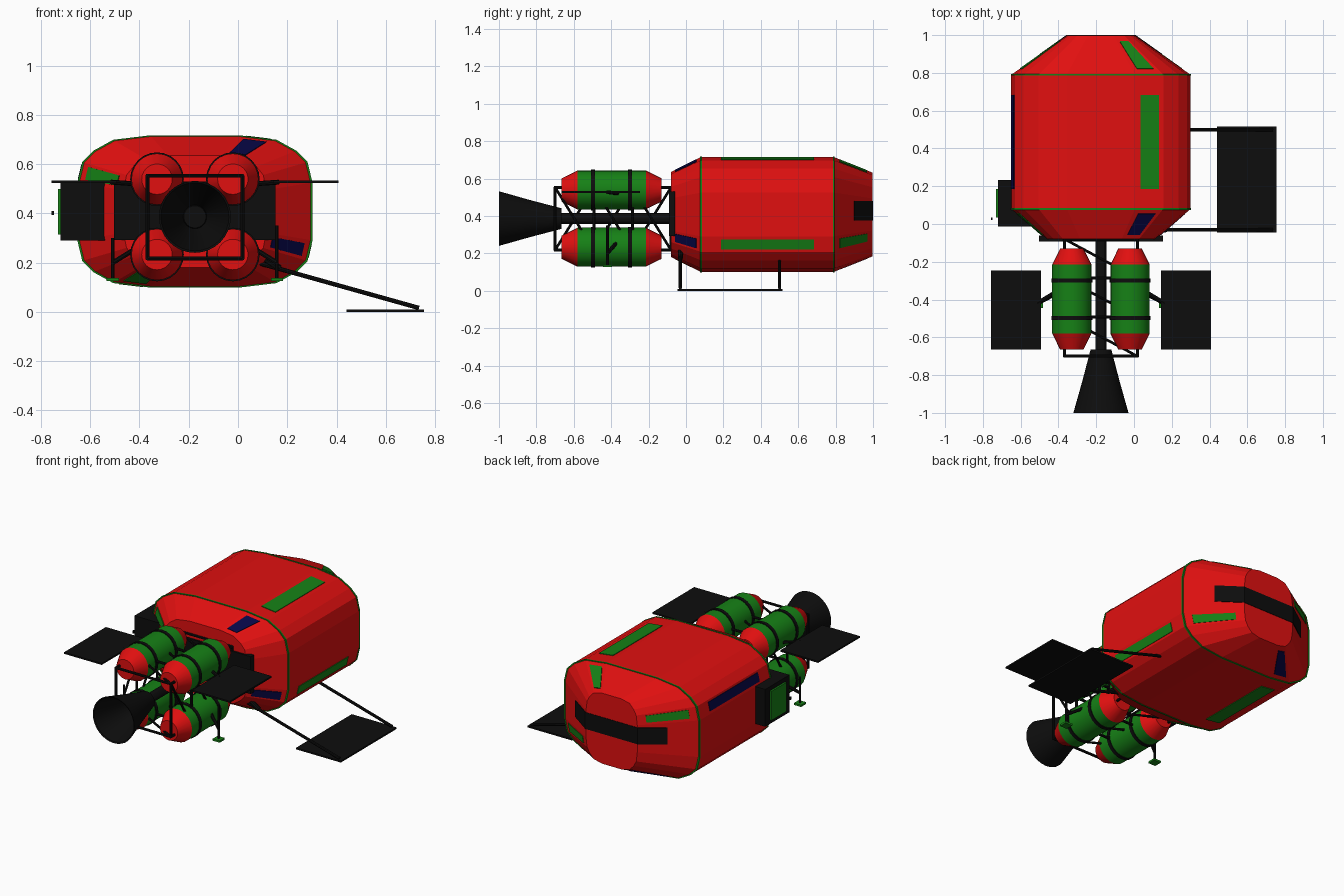
import bpy, bmesh, math
from mathutils import Vector

if "Cube" in bpy.data.objects:
    bpy.data.objects.remove(bpy.data.objects["Cube"])

CX, CZ = -0.175, 0.408      # hull axis
TZ = 0.386                  # tank cluster / engine axis


def material(name, rgb):
    m = bpy.data.materials.new(name)
    m.diffuse_color = (*rgb, 1)
    m.use_nodes = True
    m.node_tree.nodes["Principled BSDF"].inputs["Base Color"].default_value = m.diffuse_color
    return m


RED = material("red", (0.75, 0.005, 0.005))
GREEN = material("green", (0.008, 0.22, 0.008))
BLUE = material("blue", (0.002, 0.002, 0.06))
BLACK = material("black", (0.004, 0.004, 0.004))


def mesh(name, verts, faces, mat, smooth=False):
    bm = bmesh.new()
    vs = [bm.verts.new(v) for v in verts]
    for f in faces:
        bm.faces.new([vs[i] for i in f])
    bmesh.ops.recalc_face_normals(bm, faces=bm.faces)
    me = bpy.data.meshes.new(name)
    bm.to_mesh(me)
    bm.free()
    me.materials.append(mat)
    ob = bpy.data.objects.new(name, me)
    bpy.context.collection.objects.link(ob)
    if smooth:
        bpy.ops.object.select_all(action='DESELECT')
        ob.select_set(True)
        bpy.context.view_layer.objects.active = ob
        bpy.ops.object.shade_smooth_by_angle(angle=math.radians(30))
    return ob


def loft(name, rings, mat, caps=True, smooth=False):
    n = len(rings[0])
    verts = [p for r in rings for p in r]
    faces = [(k * n + i, k * n + (i + 1) % n, (k + 1) * n + (i + 1) % n, (k + 1) * n + i)
             for k in range(len(rings) - 1) for i in range(n)]
    if caps:
        faces += [tuple(range(n)), tuple(range(len(verts) - n, len(verts)))]
    return mesh(name, verts, faces, mat, smooth)


def box(name, x, y, z, mat):
    return loft(name, [[(x[0], y[0], h), (x[1], y[0], h), (x[1], y[1], h), (x[0], y[1], h)]
                       for h in z], mat)


def lathe_y(name, x, z, profile, mat, n=24, caps=True, smooth=True):
    rings = [[(x + r * math.cos(2 * math.pi * i / n), y, z + r * math.sin(2 * math.pi * i / n))
              for i in range(n)] for y, r in profile]
    return loft(name, rings, mat, caps, smooth)


def rod(name, a, b, r=0.008, mat=BLACK, n=8):
    a, b = Vector(a), Vector(b)
    q = (b - a).to_track_quat('Z', 'Y')
    circle = [q @ Vector((r * math.cos(2 * math.pi * i / n), r * math.sin(2 * math.pi * i / n), 0))
              for i in range(n)]
    return loft(name, [[p + c for c in circle] for p in (a, b)], mat, smooth=True)


# Hull: rounded box section lofted with tapered ends
QUAD = [(.18, .307), (.33, .289), (.41, .245), (.455, .20), (.475, .117)]


def hull_ring(y, sx, sz):
    pts = (QUAD + [(x, -z) for x, z in reversed(QUAD)]
           + [(-x, -z) for x, z in QUAD] + [(-x, z) for x, z in reversed(QUAD)])
    return [Vector((CX + x * sx, y, CZ + z * sz)) for x, z in pts]


rear, aft, fore, nose = (hull_ring(-.08, .61, .74), hull_ring(.08, 1, 1),
                         hull_ring(.79, 1, 1), hull_ring(.997, .38, .73))
loft("hull", [rear, aft, fore, nose], RED)
for y in (.08, .79):
    loft("hull_trim_ring", [hull_ring(y + d, 1.005, 1.007) for d in (-.005, .005)], GREEN)


# Coloured panels lying on the hull facets
def hull_panel(a, b, i, mat):
    def at(u, v):
        return a[i].lerp(a[i + 1], u).lerp(b[i].lerp(b[i + 1], u), v)
    quad = [at(.2, .15), at(.85, .15), at(.85, .85), at(.2, .85)]
    nrm = (quad[1] - quad[0]).cross(quad[3] - quad[0]).normalized()
    if nrm.dot(quad[0] - Vector((CX, quad[0].y, CZ))) < 0:
        nrm = -nrm
    loft("hull_panel", [[p - nrm * .004 for p in quad], [p + nrm * .004 for p in quad]], mat)


for a, b, mats in ((aft, fore, (GREEN, GREEN, GREEN, BLUE)),
                   (aft, rear, (BLUE, BLUE, GREEN, GREEN)),
                   (fore, nose, (GREEN, GREEN, BLUE, GREEN))):
    for k, m in enumerate(mats):
        hull_panel(a, b, k * 5, m)

# Windscreen band wrapping the nose
outer = [(-.325, .90), (-.184, 1.0), (.184, 1.0), (.325, .90)]
inner = [(.305, .89), (.17, .98), (-.17, .98), (-.305, .89)]
band = [[(CX + x, y, z) for x, y in outer + inner] for z in (.375, .48)]
loft("windscreen", band, BLACK)

# Rear bulkhead plate and side airlock
box("rear_plate", (-.503, .153), (-.092, -.06), (.293, .53), BLACK)
box("airlock", (-.72, -.52), (-.012, .232), (.29, .527), BLACK)
box("airlock_door", (-.731, -.71), (.035, .185), (.315, .50), GREEN)
box("airlock_handle", (-.757, -.748), (.02, .035), (.393, .41), BLACK)

# Four propellant tanks with straps
for sx in (-1, 1):
    for sz in (-1, 1):
        x, z = CX + sx * .154, TZ + sz * .153
        lathe_y("tank_body", x, z, [(-.58, .104), (-.215, .104)], GREEN)
        lathe_y("tank_cap_rear", x, z, [(-.665, .062), (-.58, .104)], RED)
        lathe_y("tank_cap_front", x, z, [(-.215, .104), (-.13, .062)], RED)
        for y in (-.497, -.30):
            lathe_y("tank_strap", x, z, [(y - .011, .109), (y + .011, .109)], BLACK)

# Truss between the tanks
xs, zs = (CX - .193, CX + .193), (TZ - .169, TZ + .167)
stations = [-.70, -.493, -.287, -.08]
for x in xs:
    for z in zs:
        rod("truss_longeron", (x, -.705, z), (x, -.07, z))
for y in stations:
    for x in xs:
        rod("truss_post", (x, y, zs[0]), (x, y, zs[1]))
    for z in zs:
        rod("truss_crossbar", (xs[0], y, z), (xs[1], y, z))
for y0, y1 in zip(stations, stations[1:]):
    rod("truss_brace_left", (xs[0], y0, zs[0]), (xs[0], y1, zs[1]), .007)
    rod("truss_brace_right", (xs[1], y0, zs[1]), (xs[1], y1, zs[0]), .007)
    for z in zs:
        rod("truss_brace_flat", (xs[1], y0, z), (xs[0], y1, z), .007)

# Hollow engine bell
lathe_y("engine_bell", CX, TZ, [(-.69, .045), (-.68, .048), (-.996, .138), (-1.0, .146),
                                (-.83, .098), (-.665, .055)], BLACK, n=32)
rod("engine_mount", (CX, -.67, TZ), (CX, -.07, TZ), .03, n=12)

# Small solar wings and side antennas, mirrored about the hull axis
for s in (-1, 1):
    x0, x1 = sorted((CX + s * .318, CX + s * .583))
    box("solar_wing", (x0, x1), (-.665, -.245), (.524, .534), BLACK)
    rod("wing_arm", (CX + s * .24, -.36, .52), (CX + s * .34, -.42, .527), .01)
    fx = CX + s * .333
    rod("antenna_arm", (CX + s * .22, -.36, .27), (fx, -.42, .20), .01)
    rod("antenna_mast", (fx, -.42, .135), (fx, -.42, .35 if s > 0 else .30), .007)
    box("antenna_foot", (fx - .025, fx + .025), (-.445, -.395), (.126, .138), GREEN)

# Large low array on two booms
box("large_array", (.44, .755), (-.045, .515), (0, .01), BLACK)
for y in (-.03, .50):
    rod("array_boom", (.06, y, .205), (.735, y, .016), .009)
    rod("array_boom_root", (.08 if y < 0 else .13, y, .235 if y < 0 else .19),
        (.17, y, .176), .014)
